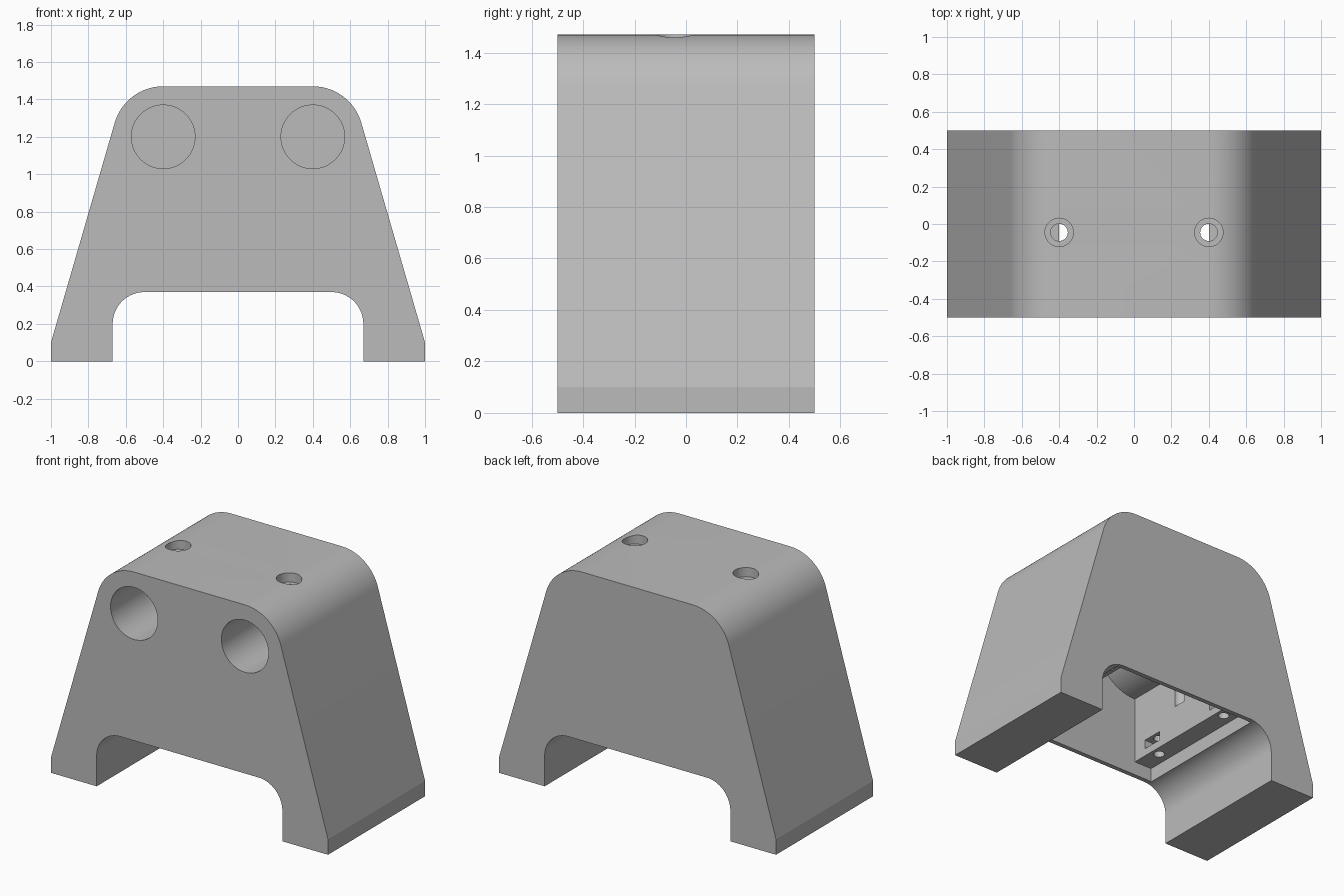
import bpy, bmesh, math
from mathutils import Matrix, Vector

if "Cube" in bpy.data.objects:
    bpy.data.objects.remove(bpy.data.objects["Cube"])

grey = bpy.data.materials.new("plain grey")
grey.diffuse_color = (0.5, 0.5, 0.5, 1)
grey.use_nodes = True
grey.node_tree.nodes["Principled BSDF"].inputs["Base Color"].default_value = grey.diffuse_color


def make_object(name, bm):
    bmesh.ops.recalc_face_normals(bm, faces=bm.faces)
    mesh = bpy.data.meshes.new(name)
    bm.to_mesh(mesh)
    bm.free()
    obj = bpy.data.objects.new(name, mesh)
    bpy.context.collection.objects.link(obj)
    mesh.materials.append(grey)
    return obj


def box(name, lo, hi):
    lo, hi = Vector(lo), Vector(hi)
    bm = bmesh.new()
    bmesh.ops.create_cube(bm, size=1, matrix=Matrix.Translation((lo + hi) / 2)
                          @ Matrix.Diagonal((*(hi - lo), 1)))
    return make_object(name, bm)


def cylinder(name, x, r, axis, across, start, end, sides=64):
    """Cylinder along y (across = z position) or z (across = y position)."""
    mid = (start + end) / 2
    if axis == 'Y':
        m = Matrix.Translation((x, mid, across)) @ Matrix.Rotation(math.pi / 2, 4, 'X')
    else:
        m = Matrix.Translation((x, across, mid))
    bm = bmesh.new()
    bmesh.ops.create_cone(bm, cap_ends=True, segments=sides, radius1=r, radius2=r,
                          depth=end - start, matrix=m)
    return make_object(name, bm)


def cut(target, cutter):
    """Subtract the cutter, bake the result and remove the cutter."""
    mod = target.modifiers.new("cut", 'BOOLEAN')
    mod.operation, mod.solver, mod.object = 'DIFFERENCE', 'EXACT', cutter
    dg = bpy.context.evaluated_depsgraph_get()
    mesh = bpy.data.meshes.new_from_object(target.evaluated_get(dg))
    target.modifiers.clear()
    target.data = mesh
    bpy.data.objects.remove(cutter)


def arc(cx, cz, r, a0, a1, n=20):
    return [(cx + r * math.cos(math.radians(a0 + (a1 - a0) * i / n)),
             cz + r * math.sin(math.radians(a0 + (a1 - a0) * i / n))) for i in range(n + 1)]


# Body: half profile of the arched, sloping block, mirrored and extruded along y
half = arc(0.5, 0.2, 0.17, 90, 0) + [(0.67, 0), (1, 0), (1, 0.1)] + arc(0.4, 1.2, 0.27, 16.2, 90)
profile = half + [(-x, z) for x, z in reversed(half)]
bm = bmesh.new()
face = bm.faces.new([bm.verts.new((x, -0.5, z)) for x, z in profile])
ext = bmesh.ops.extrude_face_region(bm, geom=[face])
bmesh.ops.translate(bm, vec=(0, 1, 0),
                    verts=[v for v in ext["geom"] if isinstance(v, bmesh.types.BMVert)])
body = make_object("support_body", bm)

# Inner cavity, leaving a round housing around each bore
cavity = box("cavity", (-0.401, -0.47, 0.25), (0.401, 0.47, 1.4))
for s in (-1, 1):
    cut(cavity, cylinder("housing", s * 0.4, 0.3, 'Y', 1.2, -1, 1))
cut(body, cavity)

# Shallow recess for a bottom cover
cut(body, box("cover_recess", (-0.53, -0.47, 0.22), (0.53, 0.47, 0.46)))

for s in (-1, 1):
    # Blind front bore and vertical clamping screw hole with a wider head
    cut(body, cylinder("bore", s * 0.4, 0.17, 'Y', 1.2, -0.6, 0.41))
    cut(body, cylinder("screw_hole", s * 0.4, 0.046, 'Z', -0.045, 0.68, 1.6, 32))
    cut(body, cylinder("screw_head", s * 0.4, 0.076, 'Z', -0.045, 1.41, 1.6, 32))
    # Cover screw holes in the ledges, each with a nut slot
    for y in (-0.305, 0.305):
        cut(body, cylinder("ledge_hole", s * 0.455, 0.034, 'Z', y, 0.4, 0.7, 24))
        x0, x1 = sorted((s * 0.35, s * 0.52))
        cut(body, box("nut_slot", (x0, y - 0.07, 0.51), (x1, y + 0.07, 0.57)))

# Smooth curved walls, sharp edges elsewhere
bpy.ops.object.select_all(action='DESELECT')
body.select_set(True)
bpy.context.view_layer.objects.active = body
bpy.ops.object.shade_smooth_by_angle(angle=math.radians(15))
